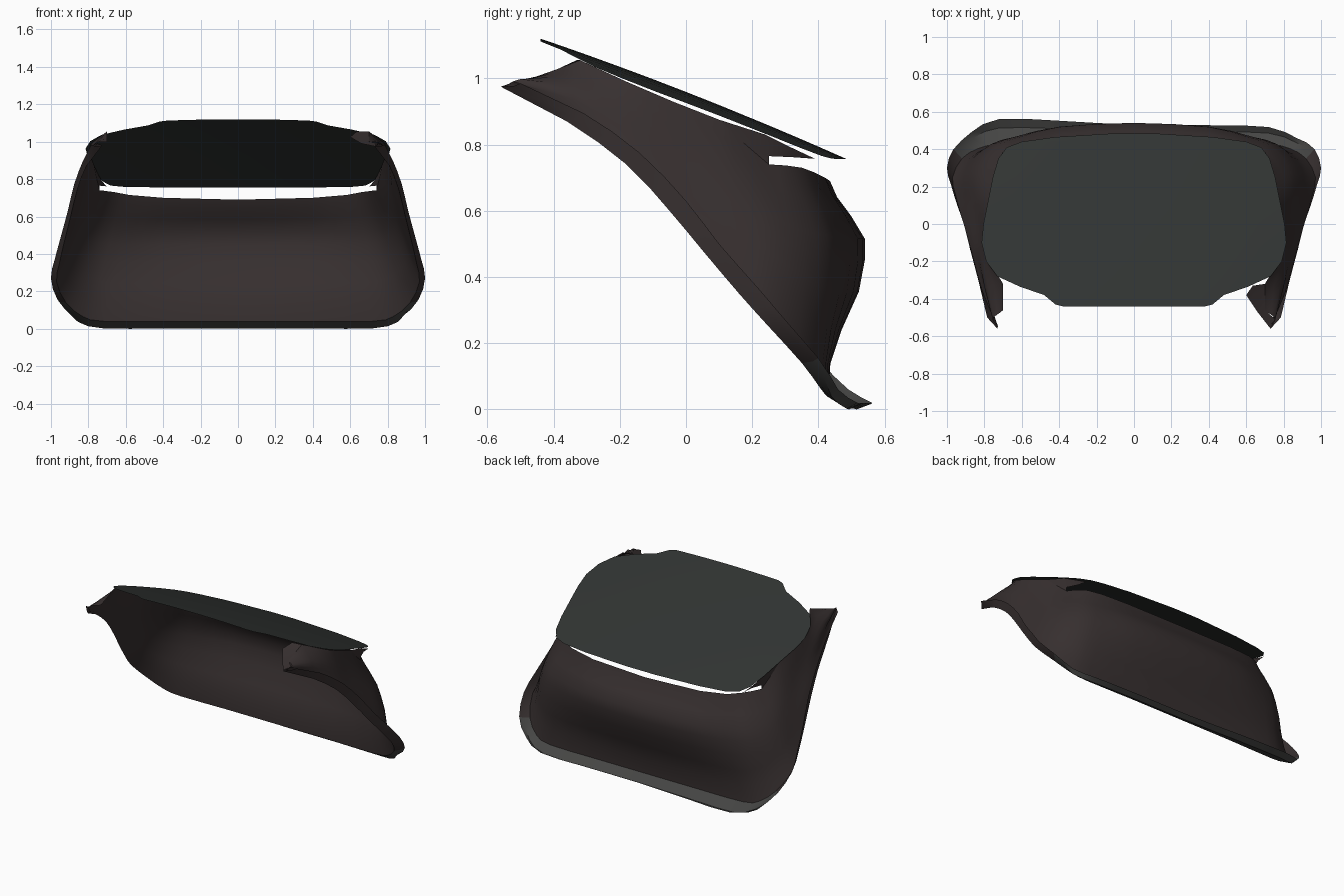
import bpy, math
from mathutils import Vector

if "Cube" in bpy.data.objects:
    bpy.data.objects.remove(bpy.data.objects["Cube"])


def material(name, rgb):
    m = bpy.data.materials.new(name)
    m.diffuse_color = (*rgb, 1)
    m.use_nodes = True
    m.node_tree.nodes["Principled BSDF"].inputs["Base Color"].default_value = m.diffuse_color
    return m


def make(name, verts, faces, mat, angle=40):
    me = bpy.data.meshes.new(name)
    me.from_pydata([tuple(v) for v in verts], [], faces)
    me.validate()
    ob = bpy.data.objects.new(name, me)
    bpy.context.collection.objects.link(ob)
    me.materials.append(mat)
    bpy.ops.object.select_all(action='DESELECT')
    ob.select_set(True)
    bpy.context.view_layer.objects.active = ob
    bpy.ops.object.shade_smooth_by_angle(angle=math.radians(angle))
    return ob


def loft(name, rows, mat):
    n = len(rows[0])
    verts = [v for r in rows for v in r]
    faces = [(i * n + j, i * n + j + 1, (i + 1) * n + j + 1, (i + 1) * n + j)
             for i in range(len(rows) - 1) for j in range(n - 1)]
    return make(name, verts, faces, mat)


def curve(half, smooth=True):
    # mirror a half curve (rear centre to right tip) and double its points
    pts = [Vector((-p[0], p[1], p[2])) for p in half[:0:-1]] + [Vector(p) for p in half]
    out = []
    for i in range(len(pts) - 1):
        a, b = pts[i], pts[i + 1]
        mid = (a + b) / 2
        if smooth and 0 < i < len(pts) - 2:
            mid = (a + b) * 0.5625 - (pts[i - 1] + pts[i + 2]) * 0.0625
        out += [a, mid]
    return out + [pts[-1]]


brown = material("dark_brown", (0.038, 0.029, 0.029))
grey = material("trim_grey", (0.06, 0.06, 0.058))
roof = material("roof_grey", (0.03, 0.034, 0.032))

# Half curves from rear centre, round the corner, to the front tip
mouth = [(0, .43, .04), (.4, .43, .04), (.72, .425, .04), (.83, .405, .065),
         (.92, .35, .14), (.97, .25, .25), (.955, .16, .35), (.925, .05, .48),
         (.895, -.05, .60), (.86, -.18, .74), (.81, -.36, .87), (.73, -.56, .975)]
lip = [(0, .53, .02), (.4, .54, .02), (.72, .54, .02), (.87, .475, .06),
       (.965, .40, .155), (1.0, .30, .27), (.98, .215, .37), (.945, .10, .50),
       (.91, 0, .63), (.875, -.14, .775), (.83, -.31, .895), (.785, -.50, .985)]
belly = [(0, .54, .45), (.4, .52, .45), (.62, .47, .45), (.74, .43, .46),
         (.82, .355, .48), (.855, .27, .53), (.855, .19, .59), (.845, .10, .66),
         (.83, -.03, .76), (.82, -.17, .87), (.79, -.34, .96), (.755, -.51, .995)]
top = [(0, .435, .69), (.4, .42, .70), (.58, .39, .715), (.66, .35, .73),
       (.71, .30, .737), (.74, .25, .74), (.755, .18, .80), (.77, .10, .875),
       (.79, -.04, .93), (.785, -.18, .99), (.70, -.32, 1.055), (.70, -.46, 1.0)]

# Shell wall: chord from mouth to roof edge plus a bulge
A, M, D = curve(mouth), curve(belly), curve(top, False)
profile = [(0, 0), (.15, .05), (.3, .37), (.46, .84), (.6, 1), (.7, 1),
           (.82, .6), (.92, .2), (1, 0)]
rows = []
for t, s in profile:
    rows.append([a.lerp(d, t) + (m - a.lerp(d, .6)) * s for a, m, d in zip(A, M, D)])
loft("shell_wall", rows, brown)

# Flange folded back round the mouth, a little deeper at the rear left
L = curve(lip)
for v in L:
    v.y -= .03 * v.x * max(0, min(1, 1.2 - v.z / .1))
mid = [a.lerp(b, .65) - Vector((0, 0, .025 if b.z < .1 else .005)) for a, b in zip(A, L)]
flange = loft("rim_flange", [L, mid, A], grey)
flange.data.materials.append(brown)
for f in flange.data.polygons:
    f.material_index = 1 if f.center.z > .16 else 0

# Tongues carrying the side walls on under the roof edge
for s in (-1, 1):
    make("side_tongue", [(s * .77, .10, .875), (s * .74, .25, .74),
                         (s * .74, .25, .765), (s * .71, .32, .762),
                         (s * .70, .39, .757), (s * .728, .32, .79),
                         (s * .75, .24, .83), (s * .755, .18, .80)],
         [(0, 7, 6), (7, 1, 2, 6), (2, 3, 5, 6), (3, 4, 5)], brown)

# Bent tab at the right front tip
make("front_tab", [(.73, -.56, .975), (.66, -.47, .99), (.60, -.38, 1.025),
                   (.635, -.33, 1.055), (.70, -.32, 1.055), (.70, -.46, 1.0),
                   (.755, -.51, .99)],
     [(0, 1, 5), (1, 2, 3, 4), (1, 4, 5), (0, 5, 6)], brown)

# Crowned, backward-sloping roof panel: (y, half width)
outline = [(-.44, .38), (-.43, .42), (-.38, .48), (-.335, .61), (-.28, .73),
           (-.2, .79), (-.1, .815), (0, .805), (.1, .785), (.25, .755),
           (.35, .725), (.41, .68), (.44, .60), (.465, .42), (.485, .1)]
rows = []
for y, w in outline:
    row = []
    for j in range(13):
        x = w * (j / 6 - 1)
        z = 1.12 - (y + .44) * .393 + .012 * (1 - ((y - .02) / .46) ** 2)
        row.append((x, y, z - .033 * (x / .8) ** 2))
    rows.append(row)
loft("roof_panel", rows, roof)
